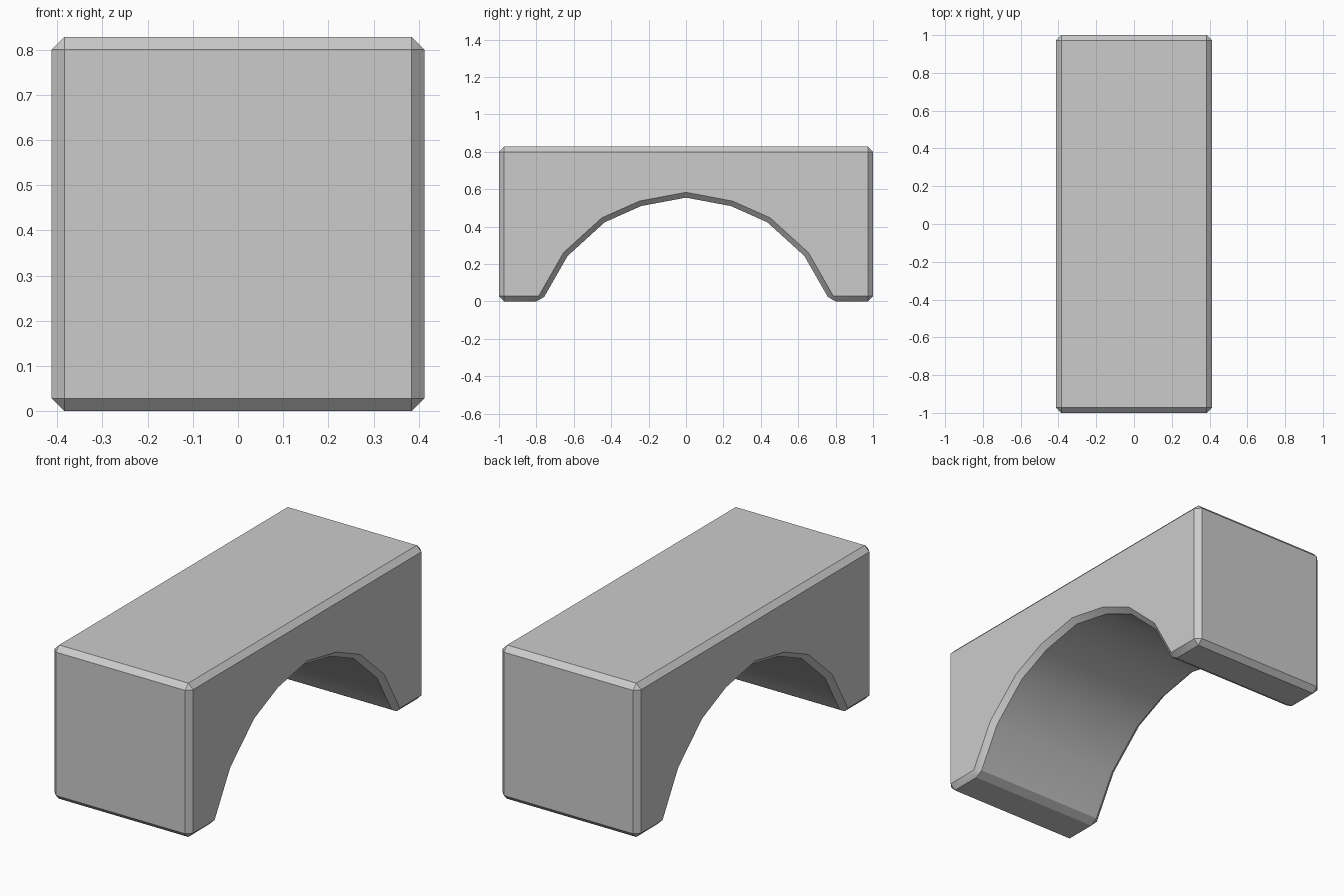
import bpy, bmesh, math

if "Cube" in bpy.data.objects:
    bpy.data.objects.remove(bpy.data.objects["Cube"])

HALF_X, HALF_Y, HEIGHT, BEVEL = 0.4125, 1.0, 0.828, 0.028

# Side profile (y, z): right half of the arch, mirrored, then the top corners
half_arch = [(0.772, 0), (0.633, 0.243), (0.435, 0.423), (0.24, 0.51)]
arch = half_arch + [(0, 0.555)] + [(-y, z) for y, z in reversed(half_arch)]
profile = [(HALF_Y, HEIGHT), (HALF_Y, 0)] + arch + [(-HALF_Y, 0), (-HALF_Y, HEIGHT)]

# Extrude the profile across the width
bm = bmesh.new()
face = bm.faces.new([bm.verts.new((-HALF_X, y, z)) for y, z in profile])
res = bmesh.ops.extrude_face_region(bm, geom=[face])
verts = [g for g in res["geom"] if isinstance(g, bmesh.types.BMVert)]
bmesh.ops.translate(bm, vec=(2 * HALF_X, 0, 0), verts=verts)
bmesh.ops.recalc_face_normals(bm, faces=bm.faces)
mesh = bpy.data.meshes.new("arch_block")
bm.to_mesh(mesh)
bm.free()
block = bpy.data.objects.new("arch_block", mesh)
bpy.context.collection.objects.link(block)
bpy.context.view_layer.objects.active = block
block.select_set(True)

# Chamfer the hard edges only; the arch facets stay smooth
bev = block.modifiers.new("chamfer", 'BEVEL')
bev.width = BEVEL
bev.segments = 1
bev.limit_method = 'ANGLE'
bev.angle_limit = math.radians(30)
bpy.ops.object.modifier_apply(modifier=bev.name)
bpy.ops.object.shade_smooth_by_angle(angle=math.radians(30))
